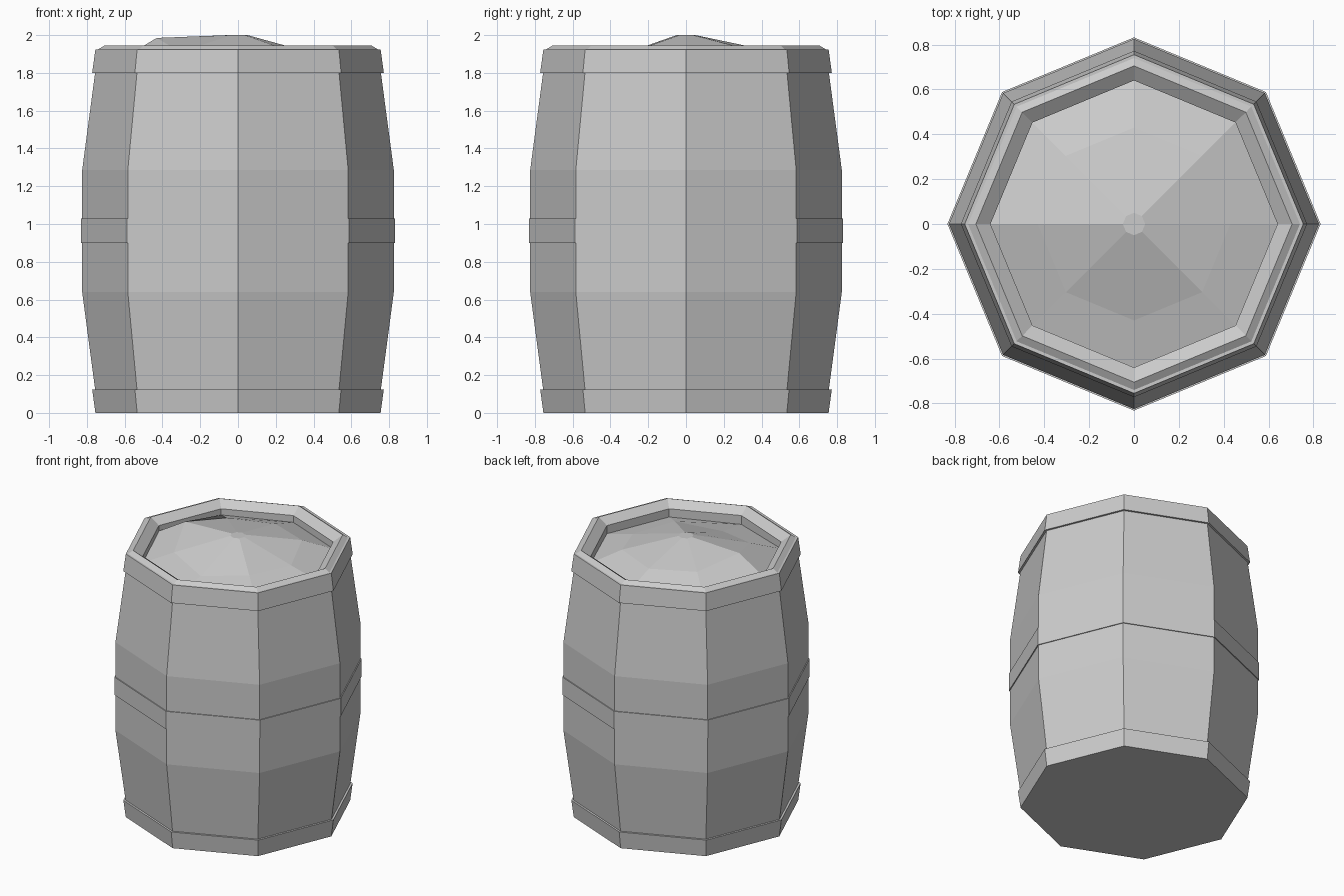
import bpy
from math import cos, sin, pi

SIDES = 8

old = bpy.data.objects.get("Cube")
if old:
    bpy.data.objects.remove(old, do_unlink=True)

grey = bpy.data.materials.new("plain_grey")
grey.use_nodes = True
grey.diffuse_color = (0.6, 0.6, 0.6, 1)
grey.node_tree.nodes["Principled BSDF"].inputs["Base Color"].default_value = (0.6, 0.6, 0.6, 1)


def lathe(name, rings, closed=False, bottom=False, top=False):
    """Join octagonal rings; each is (radius, height or list of corner heights)."""
    verts, faces = [], []
    for r, z in rings:
        for i in range(SIDES):
            a = 2 * pi * i / SIDES
            verts.append((r * cos(a), r * sin(a), z[i] if isinstance(z, list) else z))
    n = len(rings)
    for k in range(n if closed else n - 1):
        low, high = k * SIDES, (k + 1) % n * SIDES
        for i in range(SIDES):
            j = (i + 1) % SIDES
            faces.append((low + i, low + j, high + j, high + i))
    if bottom:
        faces.append(tuple(reversed(range(SIDES))))
    if top:
        faces.append(tuple(range((n - 1) * SIDES, n * SIDES)))
    mesh = bpy.data.meshes.new(name)
    mesh.from_pydata(verts, [], faces)
    mesh.materials.append(grey)
    obj = bpy.data.objects.new(name, mesh)
    bpy.context.collection.objects.link(obj)
    return obj


def hoop(name, r_low, z_low, r_high, z_high, thickness=0.03):
    """Closed band around the staves."""
    lathe(name, [(r_low, z_low), (r_high, z_high),
                 (r_high - thickness, z_high), (r_low - thickness, z_low)], closed=True)


# Bulging body with a bevelled lip and a recessed mouth
lathe("barrel_body", [(0.74, 0), (0.825, 0.64), (0.825, 1.285), (0.74, 1.925),
                      (0.705, 1.946), (0.64, 1.9), (0.64, 1.8)], bottom=True, top=True)

# Three bands
hoop("bottom_hoop", 0.755, 0, 0.772, 0.125)
hoop("middle_hoop", 0.832, 0.9, 0.832, 1.03)
hoop("top_hoop", 0.772, 1.8, 0.755, 1.925)

# Uneven heap of contents, corner heights run anticlockwise from +x
edge = [1.84, 1.85, 1.85, 1.855, 1.86, 1.85, 1.835, 1.84]
shoulder = [1.895, 1.93, 1.92, 1.93, 1.985, 1.91, 1.865, 1.905]
lathe("contents_heap", [(0.64, edge), (0.43, shoulder), (0.05, 2.0)], top=True)
